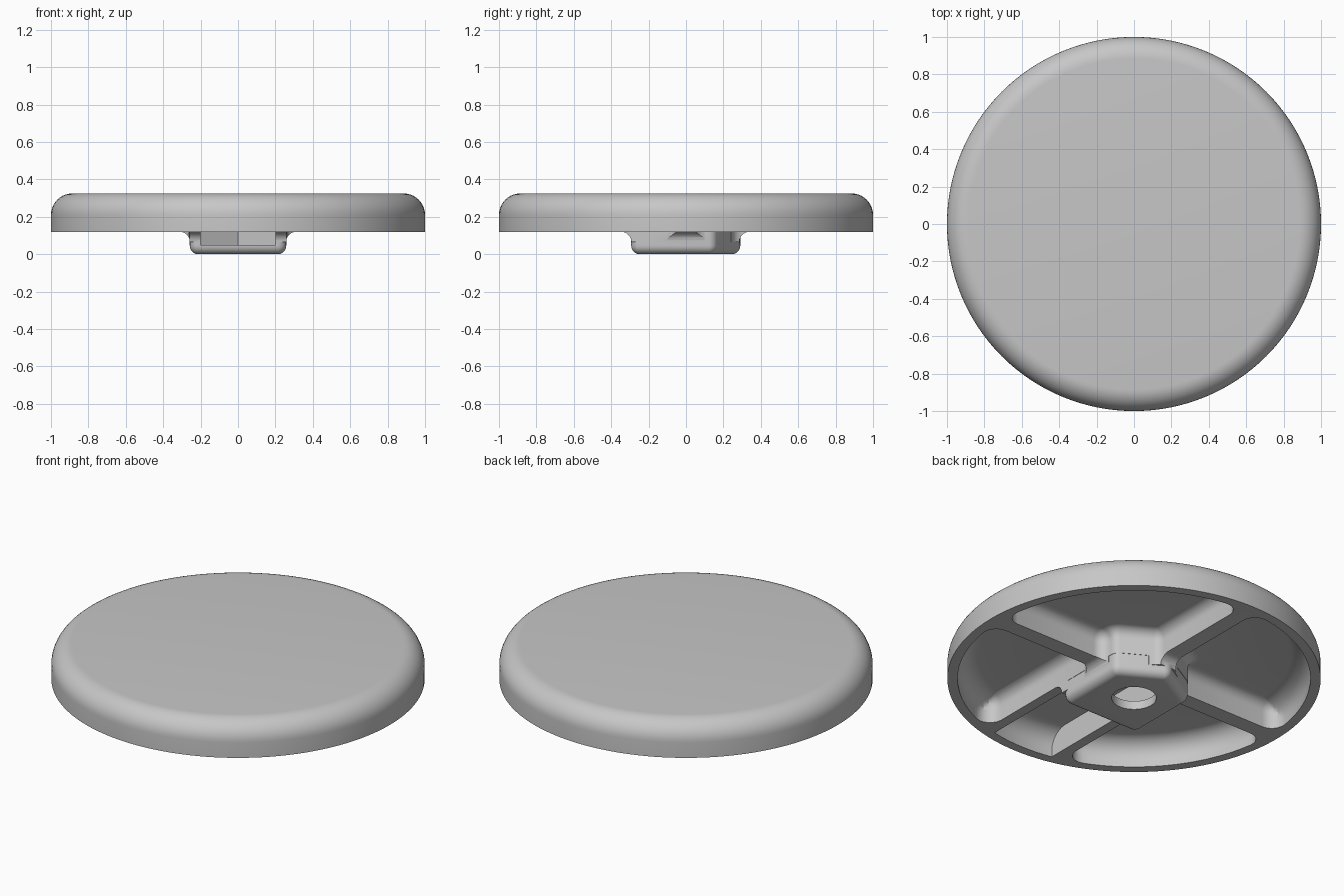
import bpy, bmesh, math
from mathutils import Matrix, Vector

if "Cube" in bpy.data.objects:
    bpy.data.objects.remove(bpy.data.objects["Cube"], do_unlink=True)

RIM_Z, FLOOR_Z, INNER_R, SHELL_ROUND = 0.12, 0.27, 0.945, 0.11
RIB, WALL, SHOULDER, PEAK, NUT = 0.048, 0.26, 0.15, 0.3, 0.2
HUB_ROUND, POCKET_ROUND, CORNER = 0.05, 0.06, 0.08
QUARTER = math.pi / 2

grey = bpy.data.materials.new("plain grey")
grey.use_nodes = True
colour = (0.57, 0.57, 0.57, 1)
grey.diffuse_color = colour
grey.node_tree.nodes["Principled BSDF"].inputs["Base Color"].default_value = colour


def stack(name, rings):
    """Closed solid through a stack of matching rings of points."""
    bm = bmesh.new()
    loops = [[bm.verts.new(p) for p in ring] for ring in rings]
    count = len(loops[0])
    for low, high in zip(loops, loops[1:]):
        for i in range(count):
            j = (i + 1) % count
            bm.faces.new((low[i], low[j], high[j], high[i]))
    bm.faces.new(loops[0])
    bm.faces.new(loops[-1])
    bmesh.ops.recalc_face_normals(bm, faces=bm.faces)
    mesh = bpy.data.meshes.new(name)
    bm.to_mesh(mesh)
    bm.free()
    mesh.materials.append(grey)
    ob = bpy.data.objects.new(name, mesh)
    bpy.context.collection.objects.link(ob)
    return ob


def lathe(name, profile, steps=128):
    turns = [math.tau * i / steps for i in range(steps)]
    return stack(name, [[(r * math.cos(a), r * math.sin(a), z) for a in turns]
                        for r, z in profile])


def prism(name, outline, bottom, top):
    return stack(name, [[(x, y, z) for x, y in outline] for z in (bottom, top)])


def rounded(radius, bottom, top, fillet, steps=10):
    """Straight wall ending in a quarter-round at the top."""
    arc = [(radius - fillet + fillet * math.cos(a), top - fillet + fillet * math.sin(a))
           for a in (QUARTER * i / steps for i in range(steps + 1))]
    return [(radius, bottom)] + arc


def sweep(centre, radius, n1, n2, steps=6):
    """Arc as (centre, radius, inward normal), so that it can be inset later."""
    a = math.atan2(n1.y, n1.x)
    turn = (math.atan2(n2.y, n2.x) - a + math.pi) % math.tau - math.pi
    angles = [a + turn * i / steps for i in range(steps + 1)]
    return [(centre, radius, Vector((math.cos(t), math.sin(t)))) for t in angles]


def corner(before, point, after, radius):
    """Rounded corner of a counter-clockwise outline."""
    before, point, after = Vector(before), Vector(point), Vector(after)
    e1, e2 = (point - before).normalized(), (after - point).normalized()
    n1, n2 = Vector((-e1.y, e1.x)), Vector((-e2.y, e2.x))
    if e1.x * e2.y < e1.y * e2.x:
        radius = -radius
    return sweep(point + (n1 + n2) * radius / (1 + n1.dot(n2)), radius, n1, n2)


def inset(spots, distance):
    return [c - n * (r - distance) for c, r, n in spots]


def combine(target, tool, operation):
    mod = target.modifiers.new(operation, 'BOOLEAN')
    mod.object, mod.operation, mod.solver = tool, operation, 'EXACT'
    bpy.context.view_layer.objects.active = target
    bpy.ops.object.modifier_apply(modifier=mod.name)
    bpy.data.objects.remove(tool, do_unlink=True)


# round cap with soft upper edge
cap = lathe("round_cap", rounded(1, RIM_Z, 0.325, 0.115))

# hub that wraps a hexagonal nut, rounded underneath
outline = [(-WALL, -0.295), (WALL, -0.295), (WALL, SHOULDER), (0, PEAK), (-WALL, SHOULDER)]
spots = []
for i, p in enumerate(outline):
    spots += corner(outline[i - 1], p, outline[(i + 1) % 5], HUB_ROUND)
rings = []
for i in range(8):
    a = QUARTER * i / 7
    d = 0.002 + 0.046 * (1 - math.sin(a))
    rings.append([(p.x, p.y, 0.046 * (1 - math.cos(a))) for p in inset(spots, d)])
rings.append([(p.x, p.y, 0.16) for p in inset(spots, 0.002)])
combine(cap, stack("hub", rings), 'UNION')


# concave fillets where the hub meets the ribs
def fillet(width, wall, angle, shift=0):
    r = 0.055
    curve = [(r - r * math.cos(a), RIM_Z - r + r * math.sin(a))
             for a in (QUARTER * i / 6 for i in range(7))]
    side = [(-0.05, RIM_Z - r)] + curve + [(r, 0.14), (-0.05, 0.14)]
    ob = prism("fillet", side, -width / 2, width / 2)
    # stand the profile up: outline x runs outward, outline y runs up
    stand = Matrix(((1, 0, 0, wall), (0, 0, -1, shift), (0, 1, 0, 0), (0, 0, 0, 1)))
    ob.data.transform(Matrix.Rotation(angle, 4, 'Z') @ stand)
    combine(cap, ob, 'UNION')


fillet(0.2, WALL - 0.003, 0)
fillet(0.2, WALL - 0.003, 2 * QUARTER)
fillet(0.2, 0.285, QUARTER)
for side in (-1, 1):
    fillet(0.08, 0.292, -QUARTER, side * 0.231)


# four hollow pockets between the ribs
def pocket(start, n_start, end, n_end, bends, side):
    start, end = Vector(start), Vector(end)
    a, b = -start.normalized(), -end.normalized()
    spots = sweep(start, CORNER, Vector(n_start), a)
    spots += sweep(Vector((0, 0)), INNER_R, a, b, 32)[1:-1]
    spots += sweep(end, CORNER, b, Vector(n_end))
    for bend in bends:
        spots += corner(*bend)
    rings = []
    for limit, z in [(INNER_R, 0.06)] + rounded(INNER_R, 0.14, FLOOR_Z, SHELL_ROUND):
        rise = max(0, z - FLOOR_Z + POCKET_ROUND)
        d = POCKET_ROUND - math.sqrt(max(0, POCKET_ROUND ** 2 - rise ** 2))
        ring = []
        for p in inset(spots, d):
            p = p * min(1, limit / p.length)
            ring.append((side * p.x, p.y, z))
        rings.append(ring)
    combine(cap, stack("pocket", rings), 'DIFFERENCE')


def reach(offset):
    """How far along a wall its corner arc sits inside the rim."""
    return math.sqrt((INNER_R - CORNER) ** 2 - (offset + CORNER) ** 2)


far, near = reach(RIB), RIB + CORNER
back = [(RIB, 1), (RIB, PEAK - RIB * (PEAK - SHOULDER) / WALL), (WALL, SHOULDER),
        (WALL, RIB), (1, RIB)]
radii = (0.062, HUB_ROUND, 0.062)
back_bends = [(*back[i:i + 3], radii[i]) for i in range(3)]
front_bends = [((1, -RIB), (WALL, -RIB), (WALL, -1), 0.062)]
for side in (1, -1):
    pocket((far, near), (0, 1), (near, far), (1, 0), back_bends, side)
    pocket((WALL + CORNER, -reach(WALL)), (1, 0), (far, -near), (0, -1), front_bends, side)

# nut channel from the rim to a six-sided seat
point = NUT / math.cos(math.pi / 6)
channel = prism("channel", [(-NUT, -1.2), (NUT, -1.2), (NUT, point / 2),
                            (0, point), (-NUT, point / 2)], 0.05, 0.4)
combine(channel, lathe("inside", rounded(INNER_R, 0.02, FLOOR_Z, SHELL_ROUND)), 'INTERSECT')
combine(cap, channel, 'DIFFERENCE')

# bolt hole through the hub
combine(cap, lathe("hole", [(0.12, -0.1), (0.12, 0.1)], 48), 'DIFFERENCE')

bpy.ops.object.select_all(action='DESELECT')
cap.select_set(True)
bpy.context.view_layer.objects.active = cap
bpy.ops.object.shade_smooth_by_angle(angle=math.radians(30))
